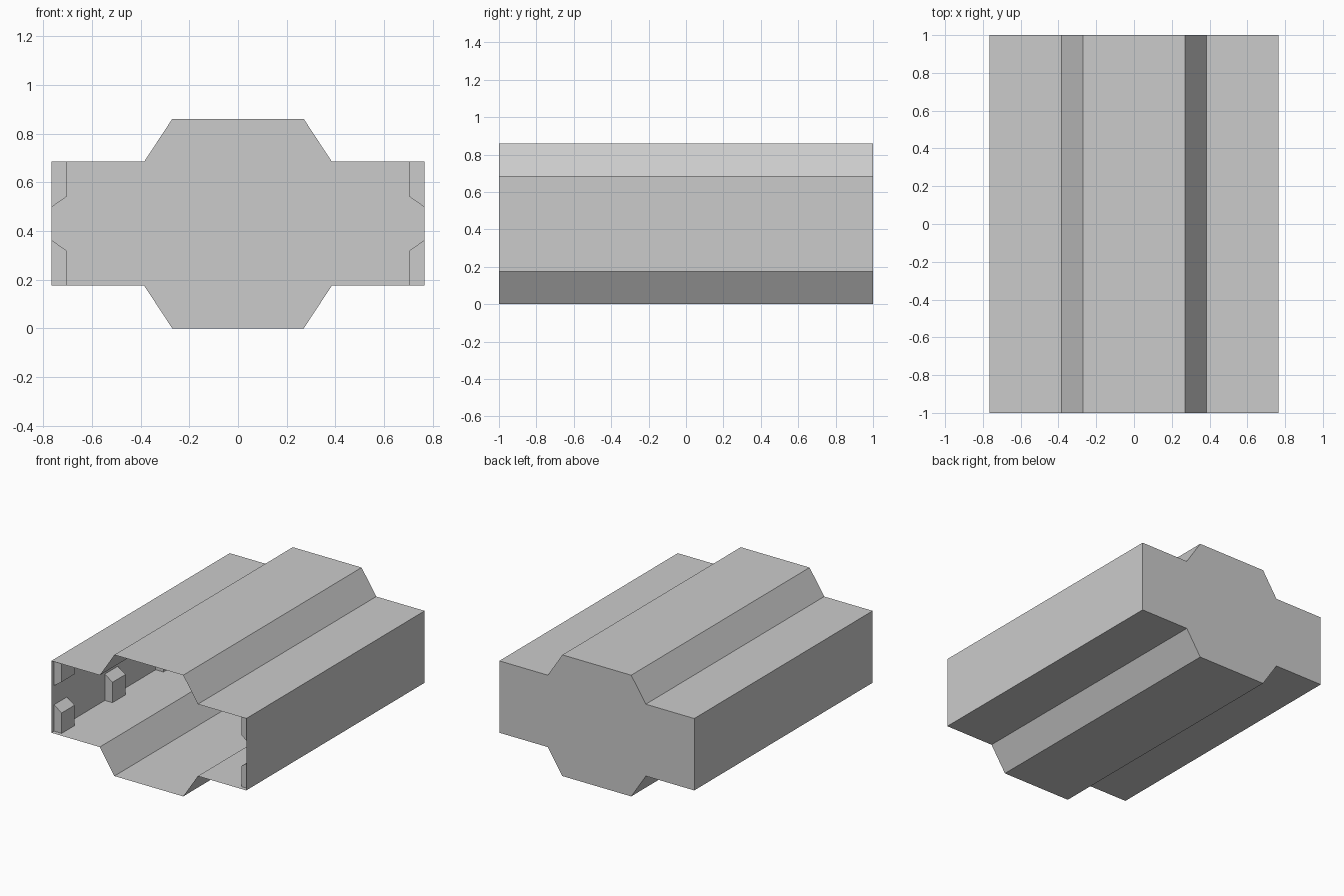
import bpy
import bmesh

cube = bpy.data.objects.get("Cube")
if cube:
    bpy.data.objects.remove(cube, do_unlink=True)

grey = bpy.data.materials.new("light grey")
grey.use_nodes = True
colour = (0.6, 0.6, 0.6, 1)
grey.diffuse_color = colour
grey.node_tree.nodes["Principled BSDF"].inputs["Base Color"].default_value = colour

HALF_W, HALF_L, HEIGHT = 0.765, 1.0, 0.86
SHELF = 0.175  # height of the lower side ledges


def extrude_profile(name, profile, y0, y1, open_front=False):
    """Extrude an (x, z) outline along y, with flat end caps."""
    bm = bmesh.new()
    front = [bm.verts.new((x, y0, z)) for x, z in profile]
    back = [bm.verts.new((x, y1, z)) for x, z in profile]
    count = len(profile)
    for i in range(count):
        j = (i + 1) % count
        bm.faces.new((front[i], front[j], back[j], back[i]))
    bm.faces.new(back)
    if not open_front:
        bm.faces.new(front)
    bmesh.ops.recalc_face_normals(bm, faces=bm.faces)
    mesh = bpy.data.meshes.new(name)
    bm.to_mesh(mesh)
    bm.free()
    mesh.materials.append(grey)
    obj = bpy.data.objects.new(name, mesh)
    bpy.context.collection.objects.link(obj)
    return obj


# Thin shell with raised spines above and below, open at the front
quarter = [(0.27, 0), (0.385, SHELF), (HALF_W, SHELF)]
right_half = quarter + [(x, HEIGHT - z) for x, z in reversed(quarter)]
outline = right_half + [(-x, z) for x, z in reversed(right_half)]
extrude_profile("shell", outline, -HALF_L, HALF_L, open_front=True)

# Sloped lugs along the inner side walls, in four rows
lug = [(HALF_W, SHELF), (0.705, SHELF), (0.705, 0.32), (HALF_W, 0.362)]
for row in range(4):
    y = -0.97 + 0.57 * row
    for side, side_name in ((1, "left"), (-1, "right")):
        for level in ("lower", "upper"):
            points = [(side * x, z if level == "lower" else HEIGHT - z)
                      for x, z in lug]
            extrude_profile(f"{side_name}_{level}_lug_{row + 1}", points, y, y + 0.145)
